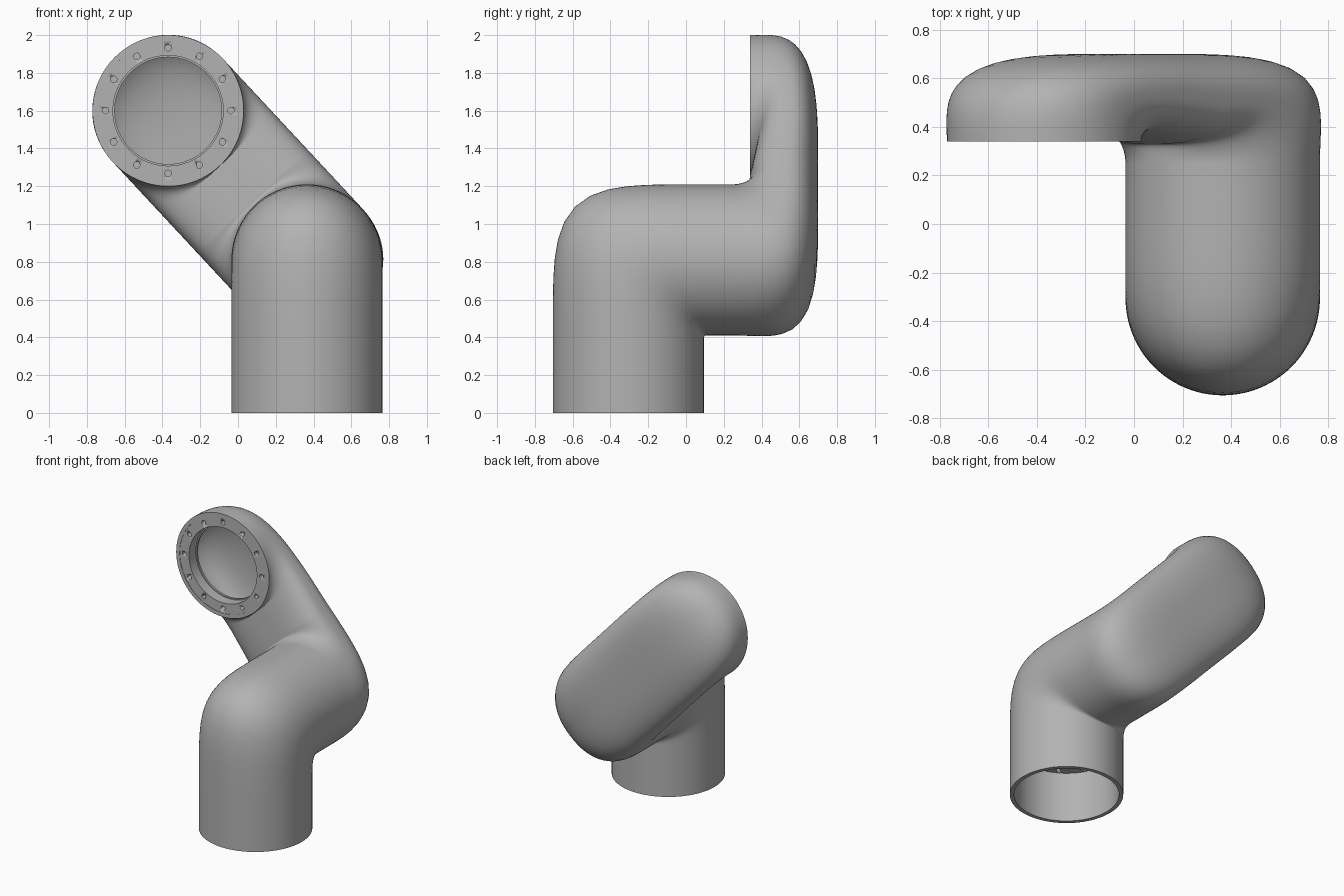
import bpy, bmesh
from math import sin, cos, pi, radians
from mathutils import Vector, Matrix

if "Cube" in bpy.data.objects:
    bpy.data.objects.remove(bpy.data.objects["Cube"])

SIDES, STEPS = 96, 16
R, WALL = 0.4, 0.03
SEAT = 0.385                                   # height of the lower flange
X, Y, Z = Vector((1, 0, 0)), Vector((0, 1, 0)), Vector((0, 0, 1))
BASE = Vector((0.365, -0.305, 0))
LOW = Vector((0.365, 0, 0.81))                 # axis of the horizontal pipe
TOP = Vector((-0.37, 0, 1.6))                  # axis of the upper opening
MOUTH, BACK = 0.34, 0.70
D = (TOP - LOW).normalized()                   # direction of the slanted arm
N = D.cross(Y)

grey = bpy.data.materials.new("plain grey")
grey.use_nodes = True
grey.diffuse_color = (0.45, 0.45, 0.45, 1)
grey.node_tree.nodes["Principled BSDF"].inputs["Base Color"].default_value = grey.diffuse_color


def finish(name, bm, material=grey):
    bmesh.ops.recalc_face_normals(bm, faces=bm.faces)
    mesh = bpy.data.meshes.new(name)
    bm.to_mesh(mesh)
    bm.free()
    obj = bpy.data.objects.new(name, mesh)
    bpy.context.collection.objects.link(obj)
    mesh.materials.append(material)
    bpy.ops.object.select_all(action="DESELECT")
    obj.select_set(True)
    bpy.context.view_layer.objects.active = obj
    bpy.ops.object.shade_smooth_by_angle(angle=radians(35))
    return obj


def bend(t, power):
    """Point on a rounded square corner, t from 0 to 1."""
    c, s = cos(t * pi / 2), sin(t * pi / 2)
    k = (c ** power + s ** power) ** (-1 / power)
    return c * k, s * k


def section(out, side, boxy, scale):
    """Round section point, made boxier where the arm is flat."""
    m = 2 + boxy
    k = scale / (abs(out) ** m + abs(side) ** m) ** (1 / m)
    return out * k, side * k


def pipe_rings(scale):
    """Rings of the bent pipe from the base to the upper opening."""
    angles = [2 * pi * i / SIDES for i in range(SIDES)]
    dirs = [X * cos(a) + Z * sin(a) for a in angles]
    gap = 0.025
    rings = [[BASE + (X * q.x - Y * q.z) * R * scale for q in dirs]]
    # lower elbow: upright to horizontal
    pivot = Vector((BASE.x, BASE.y + R + gap, SEAT))
    for j in range(STEPS + 1):
        c, s = bend(j / STEPS, 4.5)
        rings.append([pivot + X * q.x * R * scale
                      + (Z * s - Y * c) * (gap + R * (1 + q.z * scale)) for q in dirs])
    # middle elbow: horizontal to slanted arm, flattening as it turns
    pivot = LOW + D * (R + gap) + Y * 0.25
    near, depth = 0.08, BACK - 0.33
    for j in range(STEPS + 1):
        t = j / STEPS
        c, s = bend(t, 4)
        ring = []
        for q in dirs:
            out, side = section(-q.dot(D), q.dot(N), sin(t * pi / 2) ** 2 * 0.8, scale)
            ring.append(pivot + N * side * R - D * c * (gap + R * (1 + out))
                        + Y * s * (near + depth * (1 + out) / 2))
        rings.append(ring)
    # upper elbow: slanted arm to the opening
    pivot = TOP - D * (R + 0.001) + Y * MOUTH
    near, depth = 0.03, BACK - MOUTH - 0.03
    for j in range(STEPS + 1):
        t = j / STEPS
        c, s = bend(t, 3.2)
        ring = []
        for q in dirs:
            out, side = section(-q.dot(D), q.dot(N), cos(t * pi / 2) ** 2 * 0.8, scale)
            ring.append(pivot + N * side * R + D * s * (0.001 + R * (1 + out))
                        + Y * c * (near + depth * (1 + out) / 2))
        rings.append(ring)
    return rings


def loft_loop(name, rings):
    """Skin rings into one closed shell."""
    bm = bmesh.new()
    grid = [[bm.verts.new(p) for p in ring] for ring in rings]
    for a, b in zip(grid, grid[1:] + grid[:1]):
        for i in range(len(a)):
            k = (i + 1) % len(a)
            bm.faces.new((a[i], a[k], b[k], b[i]))
    return finish(name, bm)


# hollow pipe: outer skin, then back along the inner skin
loft_loop("bent_pipe", pipe_rings(1) + pipe_rings(1 - WALL / R)[::-1])


def flange(name, place):
    """Bolt ring whose outer face lies on local z = 0 and body goes to +z."""
    profile = [(0.372, 0.003), (0.372, 0.1), (0.283, 0.1), (0.283, 0.085),
               (0.292, 0.085), (0.292, 0.003)]
    rings = [[place @ Vector((r * cos(2 * pi * i / SIDES), r * sin(2 * pi * i / SIDES), h))
              for i in range(SIDES)] for r, h in profile]
    ring = loft_loop(name, rings)
    bm = bmesh.new()
    for i in range(12):
        spot = Matrix.Rotation(i * pi / 6, 4, "Z") @ Matrix.Translation((0.332, 0, 0))
        bmesh.ops.create_cone(bm, cap_ends=True, segments=16, radius1=0.017,
                              radius2=0.017, depth=0.08, matrix=place @ spot)
    cutter = finish(name + "_hole_cutter", bm)
    cutter.hide_render = True
    cutter.hide_set(True)
    cut = ring.modifiers.new("bolt_holes", "BOOLEAN")
    cut.operation = "DIFFERENCE"
    cut.solver = "EXACT"
    cut.object = cutter


flange("upper_flange", Matrix.Translation(TOP + Y * MOUTH) @ Matrix.Rotation(-pi / 2, 4, "X"))
flange("lower_flange", Matrix.Translation(BASE + Z * SEAT))
